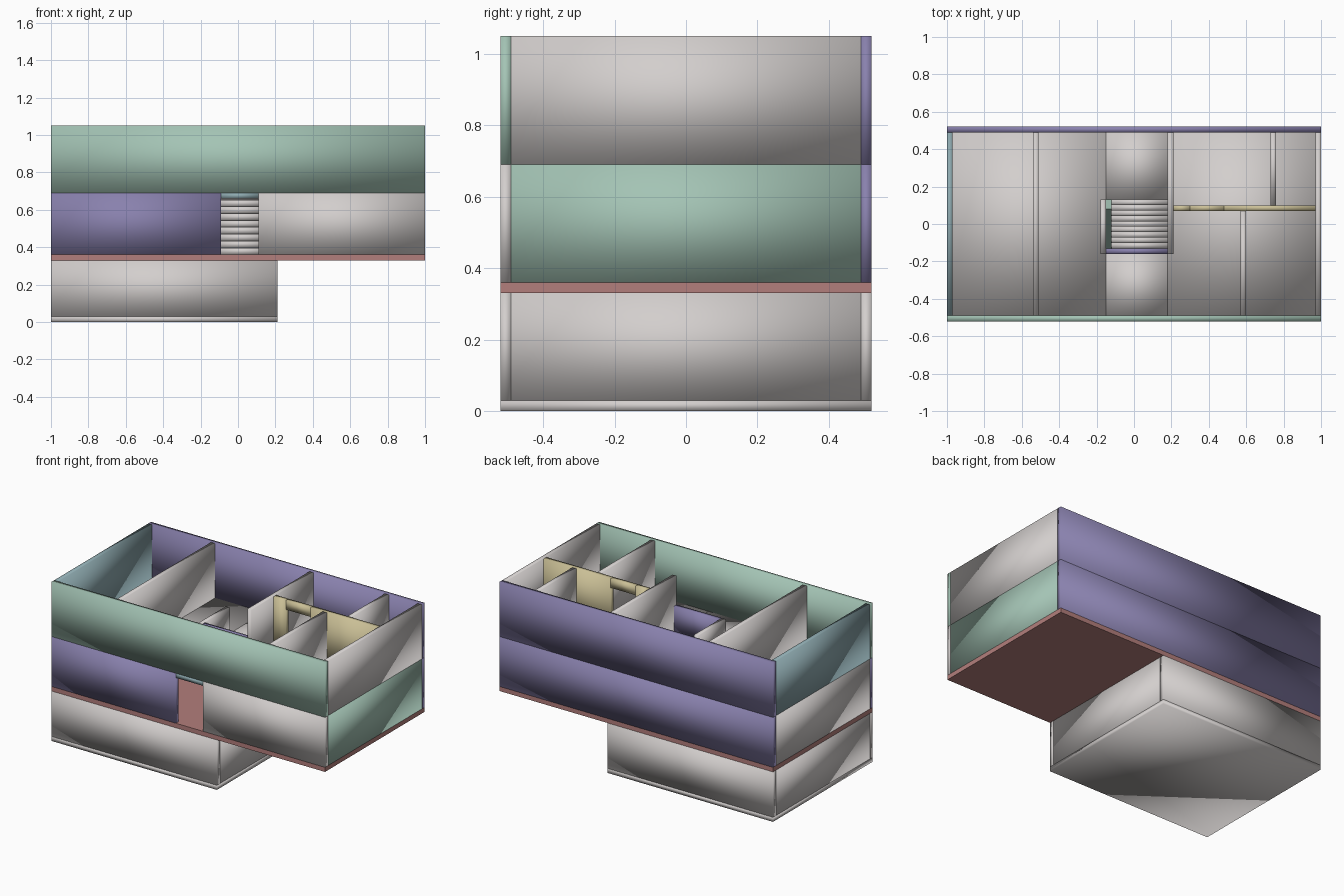
import bpy
import bmesh

if "Cube" in bpy.data.objects:
    bpy.data.objects.remove(bpy.data.objects["Cube"], do_unlink=True)


def material(name, rgb):
    m = bpy.data.materials.new(name)
    m.use_nodes = True
    color = (*rgb, 1)
    m.diffuse_color = color
    m.node_tree.nodes["Principled BSDF"].inputs["Base Color"].default_value = color
    return m


gray = material("warm gray", (.65, .62, .61))
green = material("sage green", (.37, .55, .46))
purple = material("dusty purple", (.25, .22, .42))
teal = material("pale teal", (.27, .40, .43))
yellow = material("sand yellow", (.60, .53, .31))
red = material("clay red", (.45, .21, .20))


def finish(name, bm, mat, smooth):
    bmesh.ops.recalc_face_normals(bm, faces=bm.faces)
    for f in bm.faces:
        f.smooth = smooth
    mesh = bpy.data.meshes.new(name)
    bm.to_mesh(mesh)
    bm.free()
    mesh.materials.append(mat)
    ob = bpy.data.objects.new(name, mesh)
    bpy.context.collection.objects.link(ob)
    return ob


def box(name, mat, x, y, z, smooth=True):
    """Box spanning the given (low, high) range on each axis."""
    bm = bmesh.new()
    bmesh.ops.create_cube(bm, size=1)
    for v in bm.verts:
        v.co = [r[0] if c < 0 else r[1] for c, r in zip(v.co, (x, y, z))]
    return finish(name, bm, mat, smooth)


T = .03                      # wall and slab thickness
W, D = 1, .52                # half width and half depth
FULL, INNER = (-W, W), (-D + T, D - T)
FRONT, BACK = (-D, -D + T), (D - T, D)
LEFT, RIGHT = (-W, -W + T), (W - T, W)

# Basement: slab and four walls under part of the house
low, base_x = (T, .33), (-W, .21)
box("basement_slab", gray, base_x, (-D, D), (0, T))
box("basement_front_wall", gray, base_x, FRONT, low)
box("basement_back_wall", gray, base_x, BACK, low)
box("basement_west_wall", gray, LEFT, INNER, low)
box("basement_east_wall", gray, (.18, .21), INNER, low)

# Middle storey: slab, outer walls and the entrance gap
mid = (.36, .69)
box("ground_slab", red, FULL, (-D, D), (.33, .36), smooth=False)
box("entrance_wall_west", purple, (-W, -.09), FRONT, mid)
box("entrance_wall_east", gray, (.11, W), FRONT, mid)
box("entrance_lintel", teal, (-.09, .11), FRONT, (.66, .69))
box("middle_back_wall", purple, FULL, BACK, mid)
box("middle_west_wall", gray, LEFT, INNER, mid)
box("middle_east_wall", green, RIGHT, INNER, mid)

# Upper floor in four pieces around the stair opening
deck = (.66, .69)
box("upper_floor_west", gray, (-W + T, -.15), INNER, deck)
box("upper_floor_east", gray, (.18, W - T), INNER, deck)
box("upper_floor_front", gray, (-.15, .18), (-.49, -.16), deck)
box("upper_floor_back", gray, (-.15, .18), (.13, .49), deck)

# Upper storey outer walls, open at the top
top = (.69, 1.05)
box("upper_front_wall", green, FULL, FRONT, top)
box("upper_back_wall", purple, FULL, BACK, top)
box("upper_west_wall", teal, LEFT, INNER, top)
box("upper_east_wall", gray, RIGHT, INNER, top)

# Upper storey partitions
box("partition_west", gray, (-.54, -.51), INNER, top)
box("partition_stair", gray, (.18, .21), (-.16, .49), top)
box("partition_front_east", gray, (.57, .60), (-.49, .07), top)
box("partition_back_east", gray, (.73, .76), (.10, .49), top)

# Cross wall with a doorway
cross_y = (.07, .10)
box("cross_wall_short", yellow, (.21, .30), cross_y, top)
box("cross_wall_long", yellow, (.48, .97), cross_y, top)
box("cross_wall_lintel", yellow, (.30, .48), cross_y, (.99, 1.05))

# Low guards around the stair opening
guard = (.69, .86)
box("stair_guard_side", gray, (-.18, -.15), (-.16, .13), guard)
box("stair_guard_front", purple, (-.15, .18), (-.16, -.13), guard)

# Stairs rising towards the back
steps = 9
run, rise = .26 / steps, .33 / steps
for i in range(steps):
    y, z = -.13 + i * run, .36 + i * rise
    box(f"stair_step_{i + 1}", gray, (-.12, .18), (y, y + run), (z, z + rise))

# Sloping board along the open side of the stairs
bm = bmesh.new()
outline = [(-.13, .36), (-.06, .36), (.13, .60), (.13, .69), (.08, .69), (-.13, .42)]
face = bm.faces.new([bm.verts.new((-.15, y, z)) for y, z in outline])
grown = bmesh.ops.extrude_face_region(bm, geom=[face])["geom"]
bmesh.ops.translate(bm, vec=(T, 0, 0),
                    verts=[g for g in grown if isinstance(g, bmesh.types.BMVert)])
finish("stair_side_board", bm, green, False)
